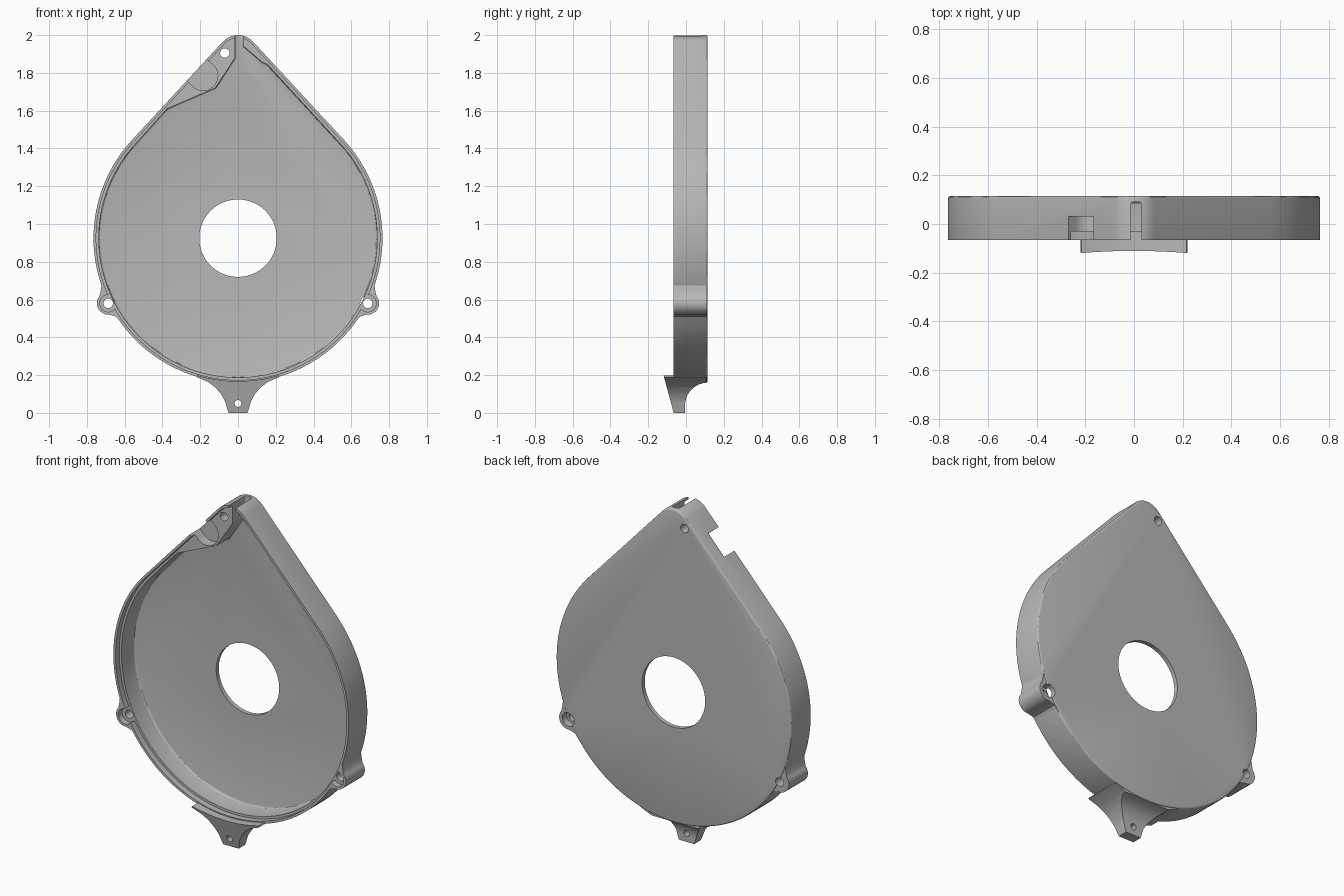
import bpy, bmesh
from math import sin, cos, asin, radians, degrees

cube = bpy.data.objects.get("Cube")
if cube:
    bpy.data.objects.remove(cube, do_unlink=True)

grey = bpy.data.materials.new("plain_grey")
grey.use_nodes = True
grey.diffuse_color = (0.48, 0.48, 0.48, 1)
grey.node_tree.nodes["Principled BSDF"].inputs["Base Color"].default_value = (0.48, 0.48, 0.48, 1)

CZ, R = 0.925, 0.765          # main drum
TZ, TR = 1.89, 0.11           # rounded tip
FRONT, BACK, LEDGE, FLOOR = -0.065, 0.115, -0.03, 0.09
TILT = degrees(asin((R - TR) / (TZ - CZ)))   # direction of the straight sides


def arc(cx, cz, r, start, end, steps):
    angles = [radians(start + (end - start) * i / steps) for i in range(steps + 1)]
    return [(cx + r * cos(a), cz + r * sin(a)) for a in angles]


def circle(cx, cz, r, steps=40):
    return arc(cx, cz, r, 0, 360, steps)[:-1]


def teardrop(inset):
    return (arc(0, CZ, R - inset, 180 - TILT, 360 + TILT, 110)
            + arc(0, TZ, TR - inset, TILT, 180 - TILT, 20))


def prism(name, points, near, far, bevel=0, along_x=False):
    """Extrude a profile along y (or x), optionally rounding the far rim."""
    bm = bmesh.new()
    rings = [[bm.verts.new((d, a, b) if along_x else (a, d, b)) for a, b in points]
             for d in (near, far)]
    bm.faces.new(rings[0])
    back = bm.faces.new(rings[1])
    n = len(points)
    for i in range(n):
        j = (i + 1) % n
        bm.faces.new((rings[0][i], rings[0][j], rings[1][j], rings[1][i]))
    bmesh.ops.recalc_face_normals(bm, faces=bm.faces)
    if bevel:
        bmesh.ops.bevel(bm, geom=list(back.edges), offset=bevel, segments=3,
                        profile=0.5, affect='EDGES')
    mesh = bpy.data.meshes.new(name)
    bm.to_mesh(mesh)
    bm.free()
    mesh.materials.append(grey)
    ob = bpy.data.objects.new(name, mesh)
    bpy.context.collection.objects.link(ob)
    return ob


def combine(target, tool, operation):
    """Apply a boolean and discard the tool object."""
    mod = target.modifiers.new("combine", 'BOOLEAN')
    mod.operation, mod.solver, mod.object = operation, 'EXACT', tool
    graph = bpy.context.evaluated_depsgraph_get()
    mesh = bpy.data.meshes.new_from_object(target.evaluated_get(graph))
    target.modifiers.clear()
    target.data = mesh
    bpy.data.objects.remove(tool, do_unlink=True)


def cut(points, near, far, bevel=0):
    combine(housing, prism("cutter", points, near, far, bevel), 'DIFFERENCE')


# Teardrop shell with a softened back rim
housing = prism("housing", teardrop(0), FRONT, BACK, 0.01)

# Screw ears blended into the drum
EX, EZ = 0.687, 0.58
ear = ([(0.6, 0.6), (0.723, 0.675), (0.727, 0.645)] + arc(EX, EZ, 0.06, 40, -95, 20)
       + [(0.645, 0.51), (0.612, 0.47)])
for side in (-1, 1):
    combine(housing, prism("ear", [(side * x, z) for x, z in ear], FRONT, BACK - 0.004), 'UNION')

# Flared mounting foot, shaped by a front and a side profile
half = [(0.05, 0), (0.057, 0.02), (0.068, 0.06), (0.09, 0.1), (0.12, 0.135),
        (0.16, 0.165), (0.22, 0.19)]
foot = prism("foot", half + arc(0, CZ, R - 0.008, -73.5, -106.5, 24)
             + [(-x, z) for x, z in reversed(half)], -0.2, 0.2)
side_profile = ([(-0.065, 0), (-0.005, 0)] + arc(0.115, 0.04, 0.12, 180, 93, 12)
                + [(0.109, 0.25), (-0.133, 0.25)])
combine(foot, prism("foot_side", side_profile, -0.5, 0.5, along_x=True), 'INTERSECT')
combine(housing, foot, 'UNION')

# Recessed ledge inside the front lip, also around the ears
cut(teardrop(0.014), -0.2, LEDGE)
for side in (-1, 1):
    cut(circle(side * EX, EZ, 0.045), -0.2, LEDGE)

# Deep pocket, leaving a solid block at the tip and a slot through the top
pocket = (arc(0, CZ, R - 0.028, 180 - TILT, 360 + TILT, 110)
          + [(0.155, 1.845), (0.13, 1.855), (0.03, 1.94), (0.03, 2.1), (-0.015, 2.1),
             (-0.015, 1.88), (-0.12, 1.72), (-0.375, 1.61)])
cut(pocket, -0.2, FLOOR, 0.01)

# Round seat in the block, open through the sloping wall
NX, NZ = -0.185, 1.785
t = radians(TILT)
out, along = (-cos(t), sin(t)), (sin(t), cos(t))
seat = arc(NX, NZ, 0.078, 180 - TILT + 90, 360 + 90 - TILT, 32)
seat += [(NX + 0.14 * out[0] + s * 0.07 * along[0], NZ + 0.14 * out[1] + s * 0.07 * along[1])
         for s in (1, -1)]
cut(seat, -0.2, 0.03)

# Central opening and screw holes
cut(circle(0, CZ, 0.205, 80), -0.3, 0.3)
for x, z, r in ((EX, EZ, 0.025), (-EX, EZ, 0.025), (-0.07, 1.905, 0.025), (0, 0.05, 0.018)):
    cut(circle(x, z, r, 28), -0.3, 0.3)
cut(circle(EX, EZ, 0.04), 0.07, 0.3)

# Smooth the curved walls, keep the edges crisp
bpy.ops.object.select_all(action='DESELECT')
housing.select_set(True)
bpy.context.view_layer.objects.active = housing
bpy.ops.object.shade_smooth_by_angle(angle=radians(30))
